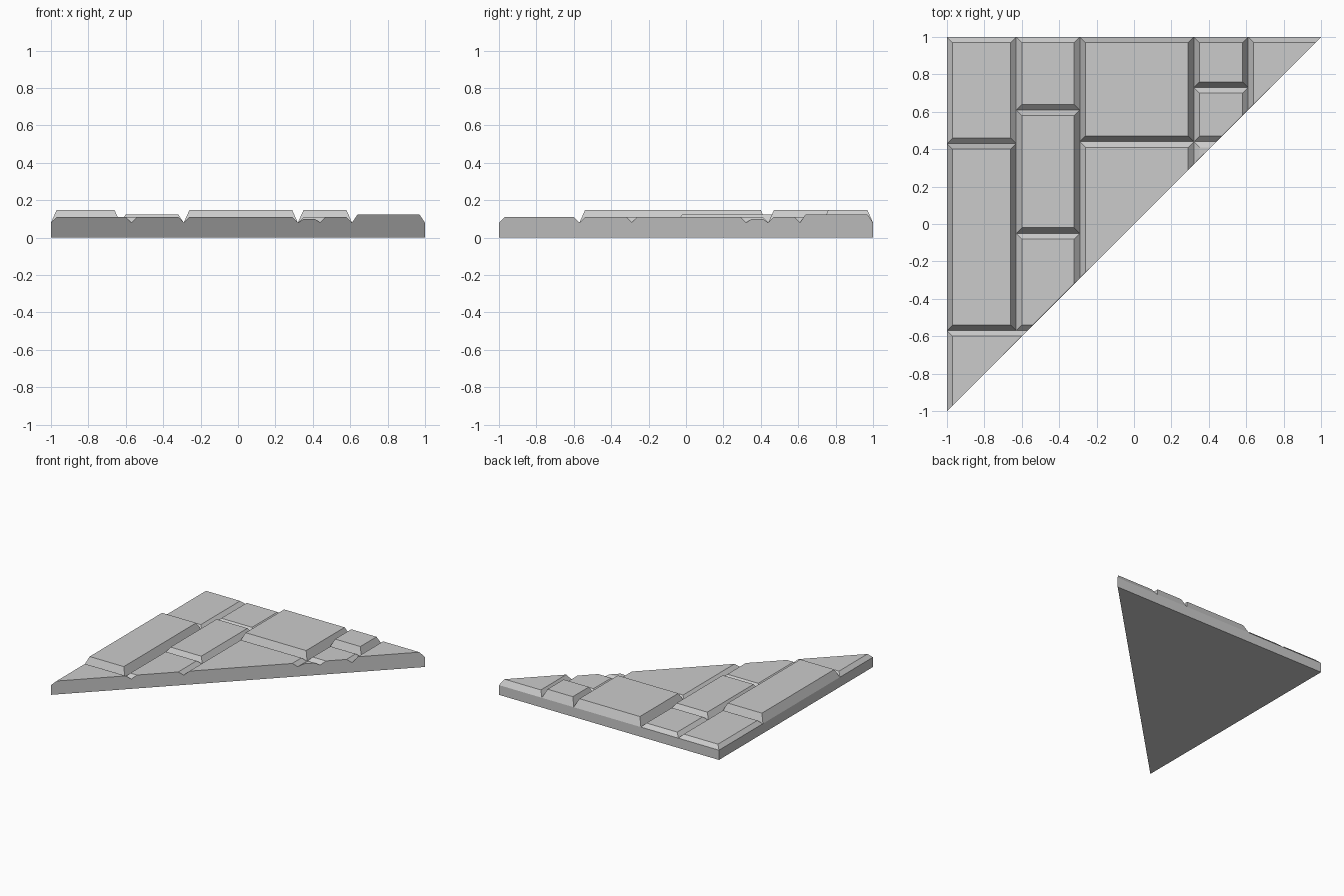
import bpy, bmesh

if "Cube" in bpy.data.objects:
    bpy.data.objects.remove(bpy.data.objects["Cube"])

BASE = 0.08    # groove floor height
BEVEL = 0.03   # inset of each stone's top


def finish(name, bm):
    bmesh.ops.recalc_face_normals(bm, faces=bm.faces)
    mesh = bpy.data.meshes.new(name)
    bm.to_mesh(mesh)
    bm.free()
    bpy.context.collection.objects.link(bpy.data.objects.new(name, mesh))


def stone(name, x0, x1, y0, y1, top):
    """Bevelled paving stone, trimmed along the slab's diagonal edge."""
    bm = bmesh.new()
    rings = []
    for inset, z in ((0, BASE), (BEVEL, top)):
        a, b, c, d = x0 + inset, x1 - inset, y0 + inset, y1 - inset
        rings.append([bm.verts.new((x, y, z))
                      for x, y in ((a, c), (b, c), (b, d), (a, d))])
    low, high = rings
    bm.faces.new(low[::-1])
    bm.faces.new(high)
    for i in range(4):
        j = (i + 1) % 4
        bm.faces.new((low[i], low[j], high[j], high[i]))
    bm.normal_update()
    bmesh.ops.bisect_plane(bm, geom=bm.verts[:] + bm.edges[:] + bm.faces[:],
                           dist=1e-5, plane_co=(0, 0, 0),
                           plane_no=(1, -1, 0), clear_outer=True)
    open_edges = [e for e in bm.edges if e.is_boundary]
    if open_edges:
        bmesh.ops.holes_fill(bm, edges=open_edges, sides=0)
    finish(name, bm)


# Triangular base slab
bm = bmesh.new()
face = bm.faces.new([bm.verts.new((x, y, 0)) for x, y in ((-1, -1), (1, 1), (-1, 1))])
ext = bmesh.ops.extrude_face_region(bm, geom=[face], use_keep_orig=True)
for v in ext["geom"]:
    if isinstance(v, bmesh.types.BMVert):
        v.co.z = BASE
finish("base_slab", bm)

# Stones: x range, y range, top height (ranges past the diagonal get trimmed)
STONES = [
    (-1.00, -0.63, 0.43, 1.00, 0.11),
    (-1.00, -0.63, -0.57, 0.43, 0.147),
    (-1.00, 0.00, -2.00, -0.57, 0.11),
    (-0.63, -0.29, 0.61, 1.00, 0.11),
    (-0.63, -0.29, -0.05, 0.61, 0.125),
    (-0.63, -0.29, -0.57, -0.05, 0.11),
    (-0.29, 0.32, 0.44, 1.00, 0.147),
    (-0.29, 0.32, -1.00, 0.44, 0.11),
    (0.32, 0.61, 0.73, 1.00, 0.147),
    (0.32, 0.61, 0.44, 0.73, 0.11),
    (0.32, 2.00, -1.00, 0.44, 0.10),
    (0.61, 2.00, -1.00, 1.00, 0.125),
]
for i, s in enumerate(STONES, 1):
    stone(f"paving_stone_{i:02d}", *s)
